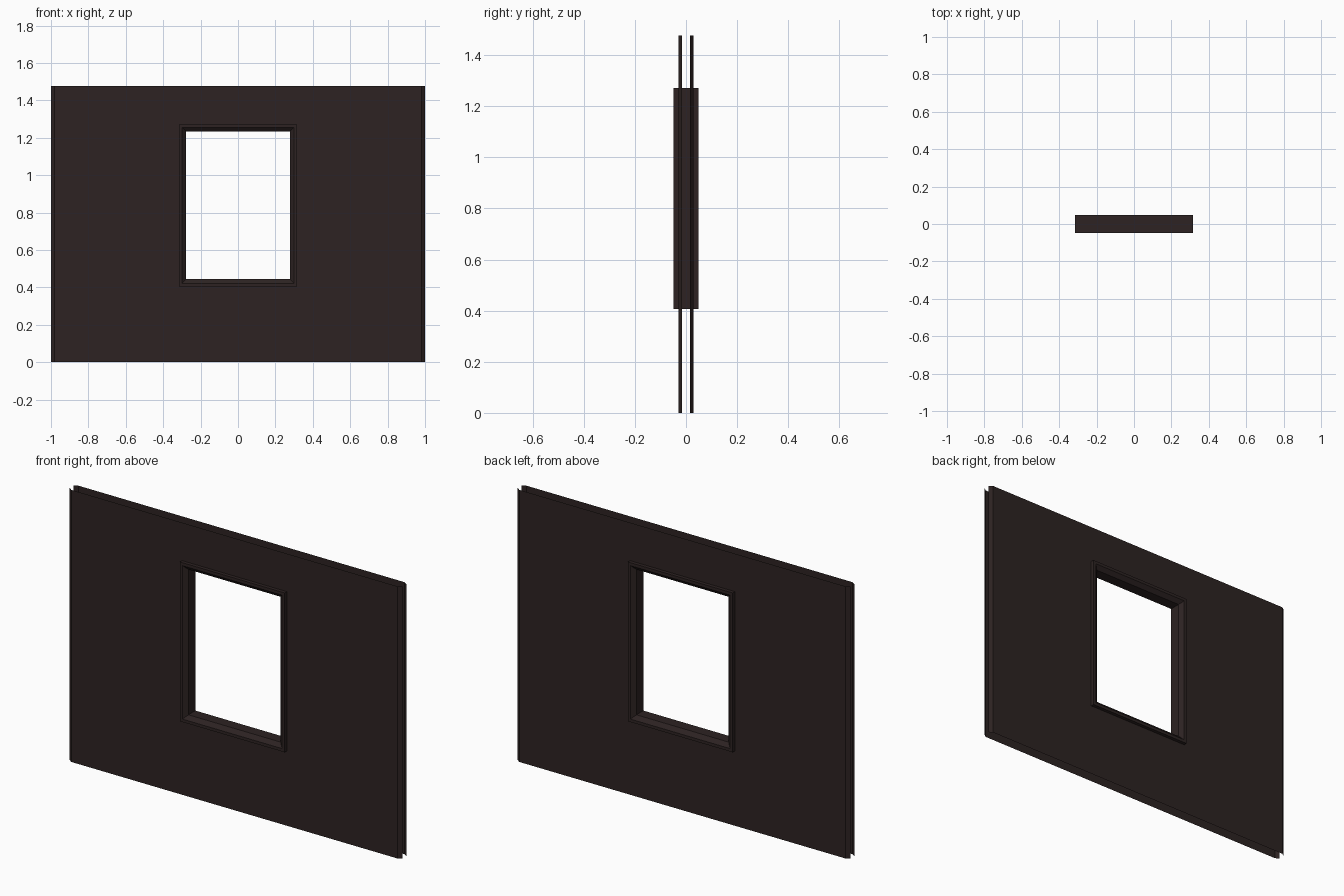
import bpy

if "Cube" in bpy.data.objects:
    bpy.data.objects.remove(bpy.data.objects["Cube"])

wood = bpy.data.materials.new("dark brown")
wood.diffuse_color = (0.026, 0.0165, 0.016, 1)
wood.use_nodes = True
wood.node_tree.nodes["Principled BSDF"].inputs["Base Color"].default_value = wood.diffuse_color

HEIGHT = 1.477


def make(name, verts, faces):
    mesh = bpy.data.meshes.new(name)
    mesh.from_pydata(verts, [], faces)
    mesh.materials.append(wood)
    ob = bpy.data.objects.new(name, mesh)
    bpy.context.collection.objects.link(ob)
    return ob


# Thin wall sheets: side edges bent inward, opening in the middle
def wall_sheet(name, side):
    xs = [-1, -0.98, -0.305, 0.305, 0.98, 1]
    zs = [0, 0.418, 1.262, HEIGHT]
    n = len(xs)
    verts = [(x, side * (0.016 if abs(x) == 1 else 0.03), z)
             for z in zs for x in xs]
    faces = []
    for j in range(len(zs) - 1):
        for i in range(n - 1):
            if (i, j) == (2, 1):
                continue
            f = [j * n + i, j * n + i + 1, (j + 1) * n + i + 1, (j + 1) * n + i]
            faces.append(f if side < 0 else f[::-1])
    make(name, verts, faces)


wall_sheet("front_wall_sheet", -1)
wall_sheet("back_wall_sheet", 1)

# Window frame: closed profile (inset from outer edge, depth) swept round a rectangle
profile = [(0, -0.049), (0.016, -0.049), (0.038, -0.03),
           (0.038, 0.03), (0.016, 0.049), (0, 0.049)]
HALF_W, Z0, Z1 = 0.315, 0.406, 1.271
k = len(profile)
verts = []
for sx, top in ((-1, 0), (1, 0), (1, 1), (-1, 1)):
    for inset, y in profile:
        verts.append((sx * (HALF_W - inset), y, Z1 - inset if top else Z0 + inset))
faces = []
for c in range(4):
    d = (c + 1) % 4
    for p in range(k):
        q = (p + 1) % k
        faces.append((c * k + p, d * k + p, d * k + q, c * k + q))
make("window_frame", verts, faces)
